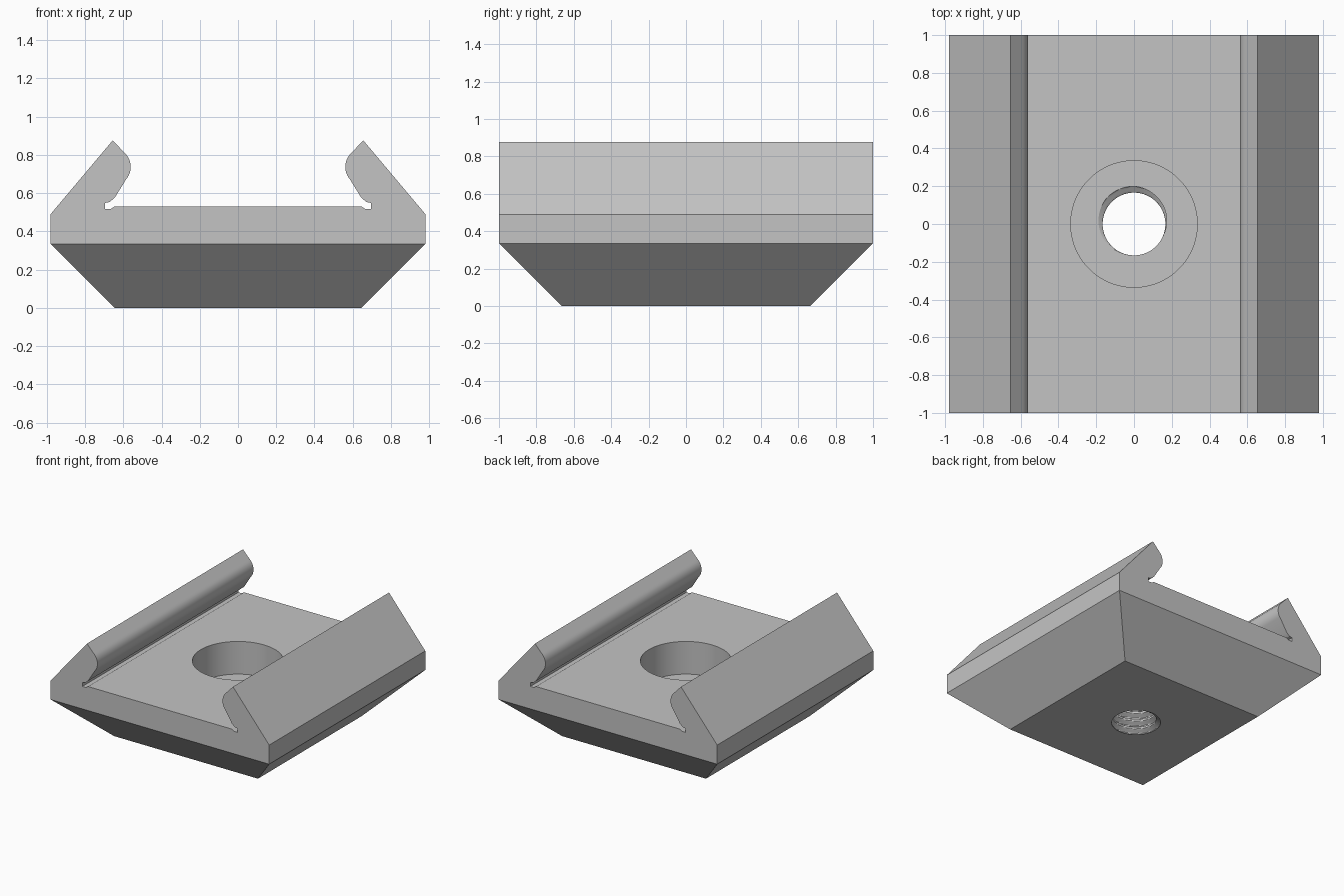
import bpy, bmesh
from math import sin, cos, pi, radians

cube = bpy.data.objects.get("Cube")
if cube:
    bpy.data.objects.remove(cube)

SHOULDER, FLOOR, BORE_FLOOR = 0.335, 0.53, 0.265
MINOR, DEPTH, PITCH = 0.166, 0.034, 0.066

grey = bpy.data.materials.new("metal grey")
grey.use_nodes = True
color = (0.55, 0.55, 0.55, 1)
grey.diffuse_color = color
grey.node_tree.nodes["Principled BSDF"].inputs["Base Color"].default_value = color


def make_object(name, bm):
    bmesh.ops.recalc_face_normals(bm, faces=bm.faces)
    mesh = bpy.data.meshes.new(name)
    bm.to_mesh(mesh)
    bm.free()
    mesh.materials.append(grey)
    obj = bpy.data.objects.new(name, mesh)
    bpy.context.collection.objects.link(obj)
    return obj


def stack_rings(rings):
    """Closed solid lofted through a list of point rings."""
    bm = bmesh.new()
    rows = [[bm.verts.new(p) for p in ring] for ring in rings]
    n = len(rows[0])
    for a, b in zip(rows, rows[1:]):
        for j in range(n):
            k = (j + 1) % n
            bm.faces.new((a[j], a[k], b[k], b[j]))
    bm.faces.new(rows[0])
    bm.faces.new(rows[-1])
    return bm


def circle(z, radius, n=72):
    """Ring whose radius may vary with the turn fraction."""
    return [(radius(j / n) * cos(2 * pi * j / n),
             radius(j / n) * sin(2 * pi * j / n), z) for j in range(n)]


# Cross-section: outer wall, hooked lip with rounded nose, relief groove
half = [(0.98, SHOULDER), (0.98, 0.49), (0.655, 0.876)]
for i in range(13):
    a = radians(133 + 88 * i / 12)
    half.append((0.661 + 0.1 * cos(a), 0.737 + 0.1 * sin(a)))
half += [(0.645, 0.575), (0.671, 0.554), (0.696, 0.548),
         (0.696, 0.517), (0.666, 0.517), (0.645, FLOOR)]
profile = half + [(-x, z) for x, z in reversed(half)]
body_bm = stack_rings([[(x, y, z) for x, z in profile] for y in (-1, 1)])

# Tapered base pulled down from the underside
body_bm.normal_update()
under = [f for f in body_bm.faces
         if all(abs(v.co.z - SHOULDER) < 1e-5 for v in f.verts)]
new = bmesh.ops.extrude_face_region(body_bm, geom=under)["geom"]
bmesh.ops.delete(body_bm, geom=[f for f in under if f.is_valid], context='FACES')
for v in (g for g in new if isinstance(g, bmesh.types.BMVert)):
    v.co = (v.co.x * 0.645 / 0.98, v.co.y * 0.665, 0)
body = make_object("clamp_body", body_bm)


# Counterbore and threaded hole
def thread_radius(z):
    def radius(turn):
        phase = ((z - BORE_FLOOR) / PITCH - turn + 0.32 + 0.5) % 1
        off = abs(phase - 0.5)  # zero at the groove root
        return MINOR + DEPTH * max(0, min(1, (0.375 - off) / 0.3125))
    return radius


bore = make_object("counterbore_cutter", stack_rings(
    [circle(z, lambda t: 0.335, 96) for z in (BORE_FLOOR, 0.7)]))
rows = 80
thread = make_object("thread_cutter", stack_rings(
    [circle(z, thread_radius(z))
     for z in (-0.02 + 0.33 * i / rows for i in range(rows + 1))]))

bpy.context.view_layer.objects.active = body
for cutter in (bore, thread):
    cutter.hide_render = True
    mod = body.modifiers.new(cutter.name, 'BOOLEAN')
    mod.operation = 'DIFFERENCE'
    mod.solver = 'EXACT'
    mod.object = cutter
    bpy.ops.object.modifier_apply(modifier=mod.name)
    bpy.data.objects.remove(cutter)

# Smooth the rounded walls, keep the edges crisp
bpy.ops.object.select_all(action='DESELECT')
body.select_set(True)
bpy.ops.object.shade_smooth_by_angle(angle=radians(25))
